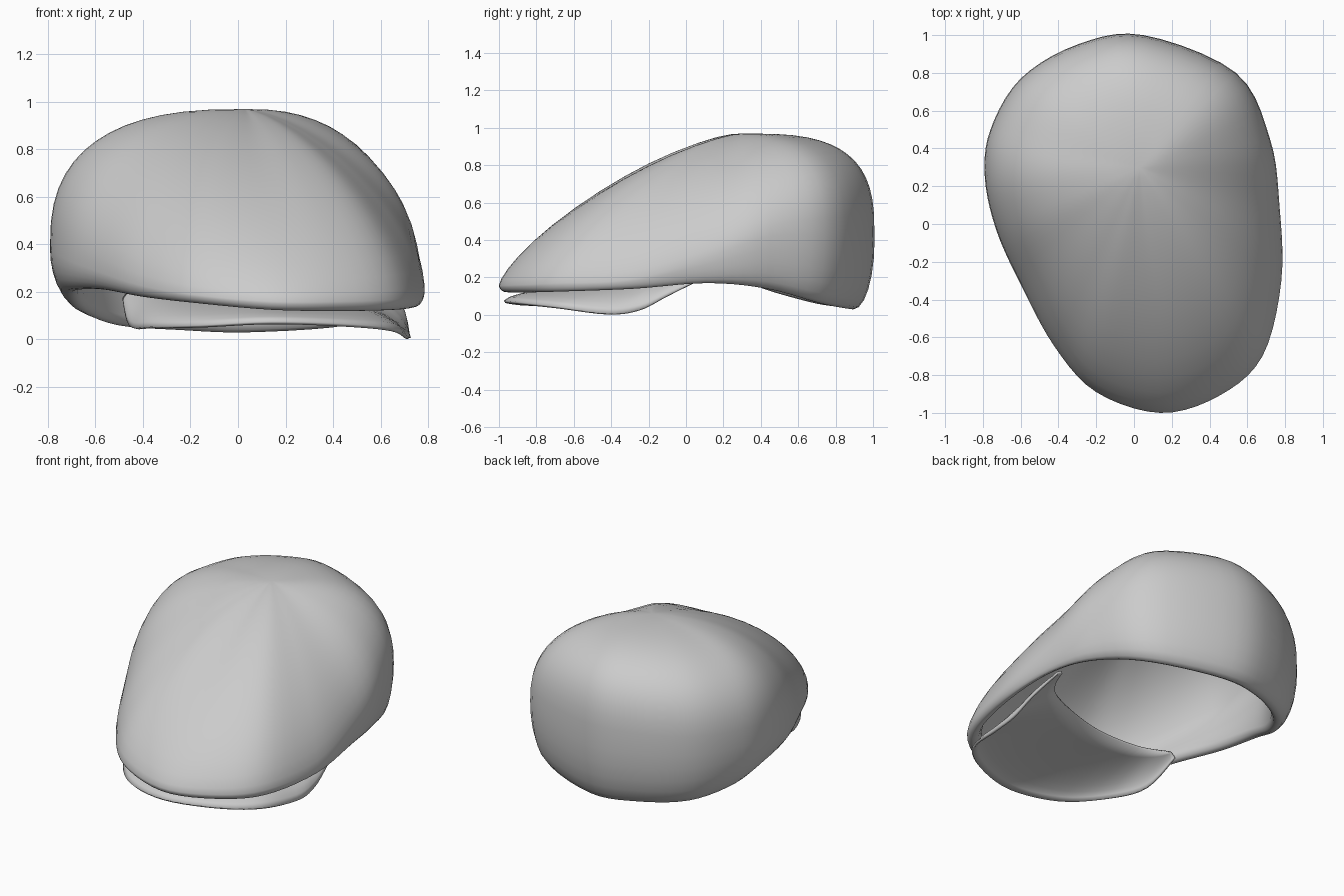
import bpy
from math import sin, cos, pi

if "Cube" in bpy.data.objects:
    bpy.data.objects.remove(bpy.data.objects["Cube"])

# Outline stations round the crown:
# x, y, height of widest line, dome exponent, hem inset, hem height
STATIONS = [
    (.05, 1.0, .40, 3.1, .84, .03), (-.30, .95, .40, 3.0, .84, .04),
    (-.60, .77, .40, 2.8, .85, .06), (-.76, .50, .40, 2.6, .87, .12),
    (-.79, .25, .38, 2.6, .89, .19), (-.73, -.03, .34, 2.3, .92, .21),
    (-.60, -.32, .29, 1.9, .94, .21), (-.42, -.65, .23, 1.6, .96, .18),
    (-.20, -.89, .19, 1.45, .97, .155), (.14, -1.0, .16, 1.35, .975, .125),
    (.45, -.91, .16, 1.4, .97, .12), (.68, -.70, .17, 1.45, .97, .125),
    (.78, -.30, .19, 1.5, .96, .14), (.77, .10, .30, 1.6, .94, .17),
    (.72, .45, .42, 1.9, .88, .14), (.54, .80, .42, 2.6, .85, .06)]
CX, CY, TOP = .03, .3, .97


def spline(pts, n, closed):
    """Catmull-Rom curve through pts, n steps per span."""
    m, out = len(pts), []
    get = (lambda i: pts[i % m]) if closed else (lambda i: pts[max(0, min(m - 1, i))])
    for i in range(m if closed else m - 1):
        for j in range(n):
            t = j / n
            out.append([.5 * (2 * b + (c - a) * t + (2 * a - 5 * b + 4 * c - d) * t * t
                              + (3 * b - a - 3 * c + d) * t ** 3)
                        for a, b, c, d in zip(get(i - 1), get(i), get(i + 1), get(i + 2))])
    return out if closed else out + [list(pts[-1])]


def make(name, verts, faces):
    me = bpy.data.meshes.new(name)
    me.from_pydata(verts, [], faces)
    ob = bpy.data.objects.new(name, me)
    bpy.context.collection.objects.link(ob)
    for p in me.polygons:
        p.use_smooth = True
    return ob


def profile(zw, p, k, zl):
    """Cross-section (radius fraction, z): dome, rolled hem, lining."""
    dome = [(sin(a) ** (2 / p), cos(a) ** (2 / p))
            for a in (pi / 2 * i / 14 for i in range(1, 14))]
    pts = [(t, zw + (TOP - zw) * h) for t, h in dome] + [(1, zw)]
    for i in range(1, 7):
        a = pi / 2 * i / 6
        pts.append((k + (1 - k) * cos(a), zw + (zl - zw) * sin(a)))
    pts += [(k - .03, zl + .01), (k - .045, zl + .04), (k - .03, zw + .01)]
    pts += [(t * min(.94, k + .02), zw + .02 + (TOP - .05 - zw) * h)
            for t, h in reversed(dome)]
    return pts


# Crown with hem and inner lining
cols = spline(STATIONS, 5, True)
n, verts, faces = len(cols), [(CX, CY, TOP)], []
for x, y, *shape in cols:
    ring = profile(*shape)
    verts += [(CX + (x - CX) * t, CY + (y - CY) * t, z) for t, z in ring]
m = len(ring)
verts.append((CX, CY, TOP - .03))
for i in range(n):
    a, b = 1 + i * m, 1 + (i + 1) % n * m
    faces.append((0, a, b))
    faces += [(a + j, a + j + 1, b + j + 1, b + j) for j in range(m - 1)]
    faces.append((a + m - 1, len(verts) - 1, b + m - 1))
make("crown", verts, faces)

# Visor under the front of the crown
outer = spline([(.66, .08, .19), (.70, -.10, .10), (.715, -.25, .025), (.715, -.42, .005),
                (.65, -.69, .04), (.45, -.87, .06), (.14, -.97, .07), (-.16, -.87, .055),
                (-.36, -.65, .05), (-.45, -.42, .055), (-.48, -.20, .17)], 5, False)
inner = spline([(.62, .08, .22), (.50, -.12, .21), (.10, -.27, .20),
                (-.25, -.28, .20), (-.45, -.20, .20)], 1, False)
inner = spline(inner, 13, False)
rows, verts, faces = 9, [], []
for i, o in enumerate(outer):
    q = inner[round(i * (len(inner) - 1) / (len(outer) - 1))]
    for j in range(rows):
        v = (j / (rows - 1)) ** 1.5
        verts.append((o[0] + (q[0] - o[0]) * v, o[1] + (q[1] - o[1]) * v,
                      o[2] + (q[2] - o[2]) * v ** .6))
for i in range(len(outer) - 1):
    for j in range(rows - 1):
        a = i * rows + j
        faces.append((a, a + rows, a + rows + 1, a + 1))
visor = make("visor", verts, faces)
solid = visor.modifiers.new("thickness", 'SOLIDIFY')
solid.thickness = .015
solid.offset = 0
